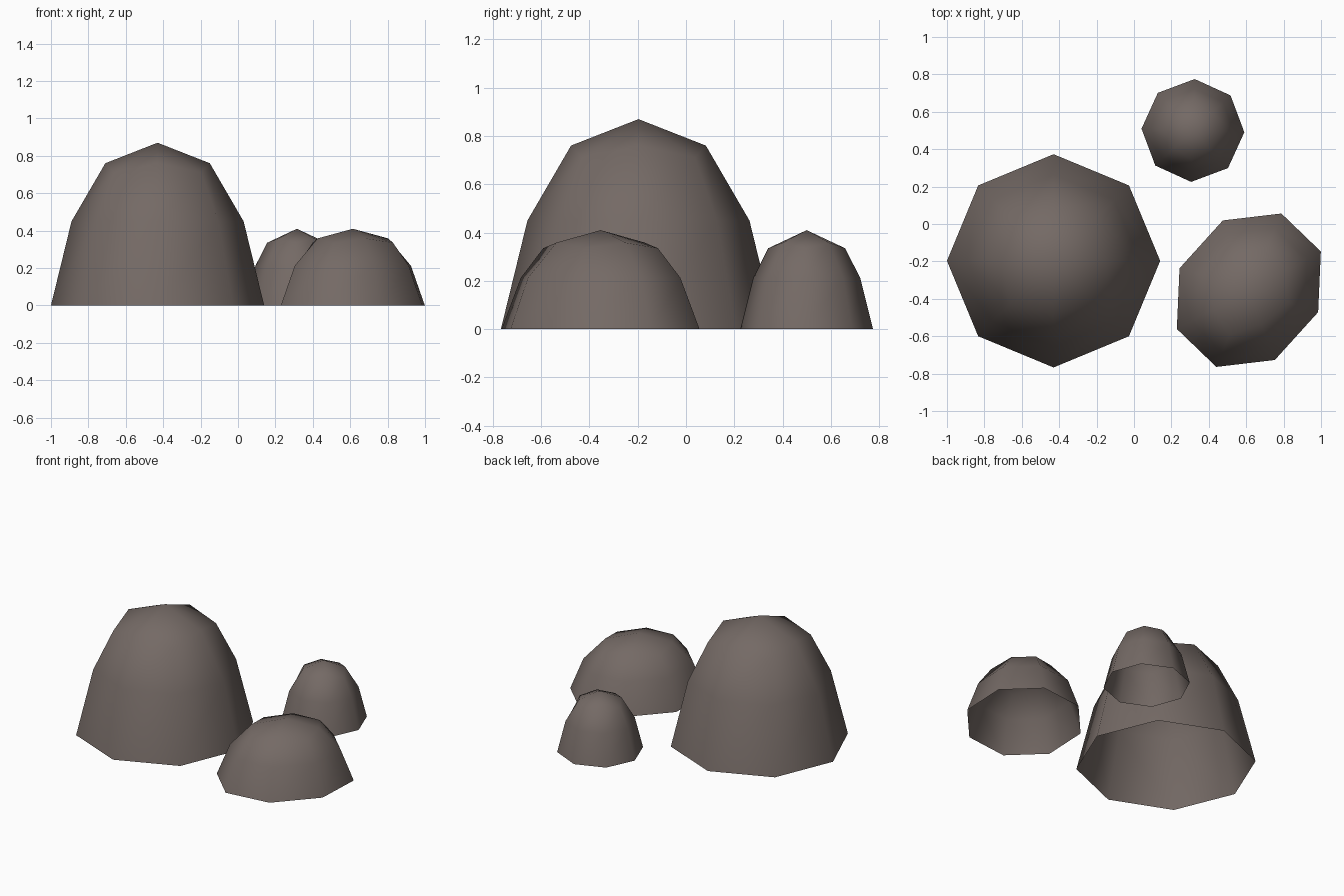
import bpy, bmesh, math
from mathutils import Vector

if "Cube" in bpy.data.objects:
    bpy.data.objects.remove(bpy.data.objects["Cube"])

stone = bpy.data.materials.new("brown grey stone")
stone.diffuse_color = (0.175, 0.143, 0.13, 1)
stone.use_nodes = True
stone.node_tree.nodes["Principled BSDF"].inputs["Base Color"].default_value = stone.diffuse_color

# Dome profile as fractions of base radius and height:
# each ring has (radius, height) for its axis points and for its corner points
RINGS = [((1.0, 0.0), (1.0, 0.0)),
         ((0.807, 0.517), (0.807, 0.517)),
         ((0.49, 0.874), (0.58, 0.817))]


def boulder(name, centre, axis_u, axis_v, height):
    """Open-bottomed eight-sided dome; axis_u and axis_v span its base."""
    c, u, v = Vector(centre), Vector(axis_u), Vector(axis_v)
    bm = bmesh.new()
    rings = []
    for ring in RINGS:
        verts = []
        for i in range(8):
            r, h = ring[i % 2]
            t = i * math.pi / 4
            p = c + (u * math.cos(t) + v * math.sin(t)) * r
            verts.append(bm.verts.new((p.x, p.y, h * height)))
        rings.append(verts)
    # side walls
    for low, up in zip(rings, rings[1:]):
        for i in range(8):
            j = (i + 1) % 8
            bm.faces.new((low[i], low[j], up[j], up[i]))
    # cap of four quads meeting at the peak
    peak = bm.verts.new((c.x, c.y, height))
    top = rings[-1]
    for i in range(0, 8, 2):
        bm.faces.new((peak, top[i], top[i + 1], top[(i + 2) % 8]))
    for f in bm.faces:
        f.smooth = True
    mesh = bpy.data.meshes.new(name)
    bm.to_mesh(mesh)
    bm.free()
    mesh.materials.append(stone)
    bpy.context.collection.objects.link(bpy.data.objects.new(name, mesh))


# The three boulders
boulder("large_boulder", (-0.43, -0.197), (0.57, 0), (0, 0.57), 0.87)
boulder("medium_boulder", (0.614, -0.354), (0.385, 0.207), (-0.139, 0.373), 0.41)
a = math.radians(43)
boulder("small_boulder", (0.315, 0.50),
        (0.275 * math.cos(a), 0.275 * math.sin(a)),
        (-0.275 * math.sin(a), 0.275 * math.cos(a)), 0.41)
